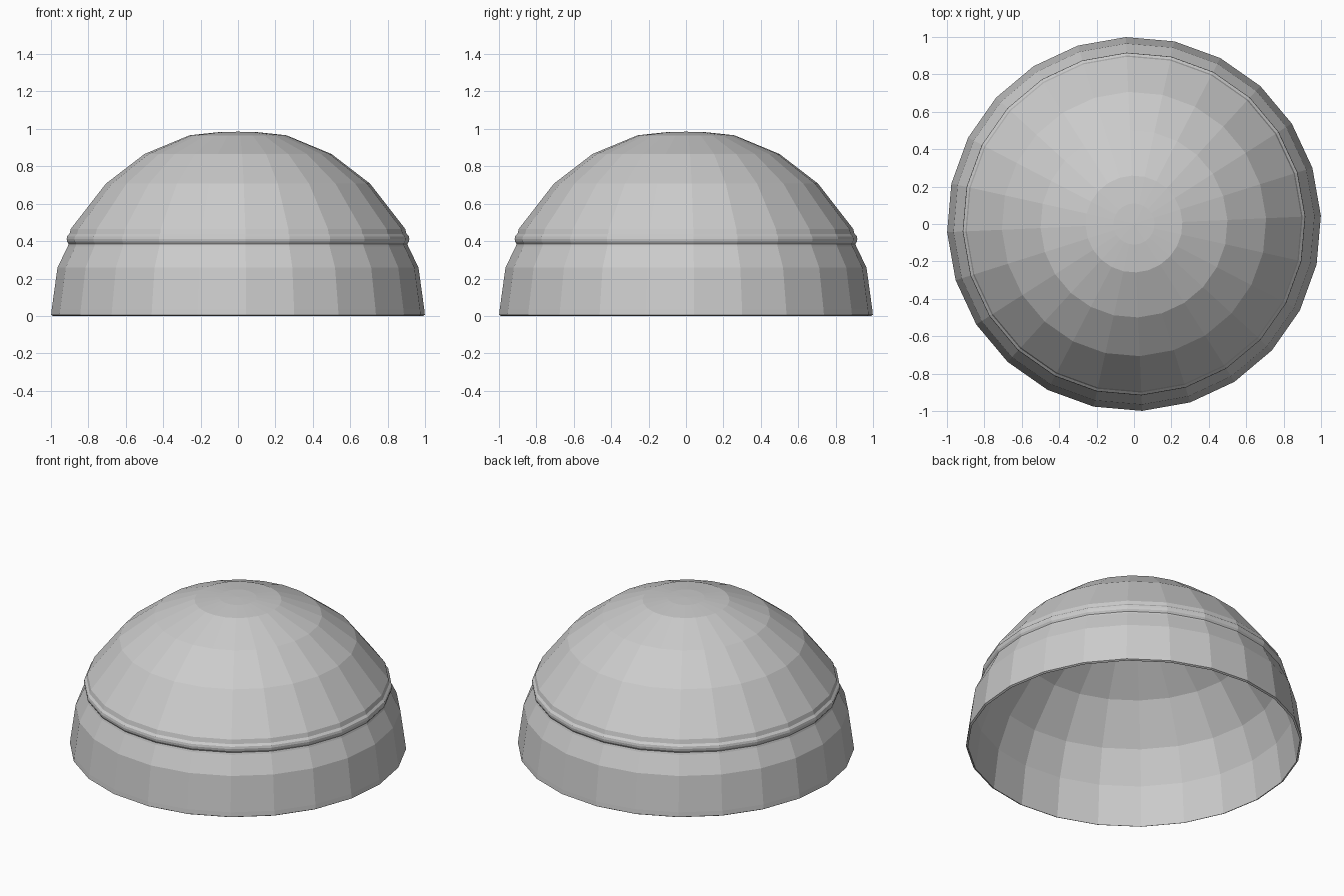
import bpy, bmesh, math

if "Cube" in bpy.data.objects:
    bpy.data.objects.remove(bpy.data.objects["Cube"])

SIDES = 24
TURN = math.radians(2.5)


def lathe(name, profile):
    """Spin (radius, height) points about z; radius 0 becomes a pole."""
    bm = bmesh.new()
    rings = []
    for r, z in profile:
        n = 1 if r == 0 else SIDES
        rings.append([bm.verts.new((r * math.cos(TURN + math.tau * i / SIDES),
                                    r * math.sin(TURN + math.tau * i / SIDES), z))
                      for i in range(n)])
    for a, b in zip(rings, rings[1:]):
        for i in range(SIDES):
            j = (i + 1) % SIDES
            quad = [a[i % len(a)], a[j % len(a)], b[j % len(b)], b[i % len(b)]]
            bm.faces.new(list(dict.fromkeys(quad)))
    bmesh.ops.recalc_face_normals(bm, faces=bm.faces)
    me = bpy.data.meshes.new(name)
    bm.to_mesh(me)
    bm.free()
    ob = bpy.data.objects.new(name, me)
    bpy.context.collection.objects.link(ob)
    return ob


def arc(radius, degrees):
    return [(radius * math.cos(math.radians(d)), radius * math.sin(math.radians(d)))
            for d in degrees]


# Outer skin: rim band, lower wall, raised bead, upper dome, flattened crown
outer = [(0.99, 0), (1.0, 0.006), (0.997, 0.035)]
outer += arc(1.0, [15])
outer += [(0.911, 0.372), (0.907, 0.385), (0.915, 0.398), (0.917, 0.412),
          (0.914, 0.426), (0.902, 0.438), (0.895, 0.465)]
outer += arc(1.0, [45, 60, 75])
outer += [(0.11, 0.982), (0, 0.985)]

# Plain inner lining, just inside the skin, sharing the rim's lower edge
inner = [(0, 0.973), (0.11, 0.97)] + arc(0.988, [75, 60, 45])
inner += [(0.875, 0.465)] + arc(0.988, [15, 0])

# One continuous shell: lining from its crown down, round the rim, up the skin
lathe("dome_shell", inner + outer)
